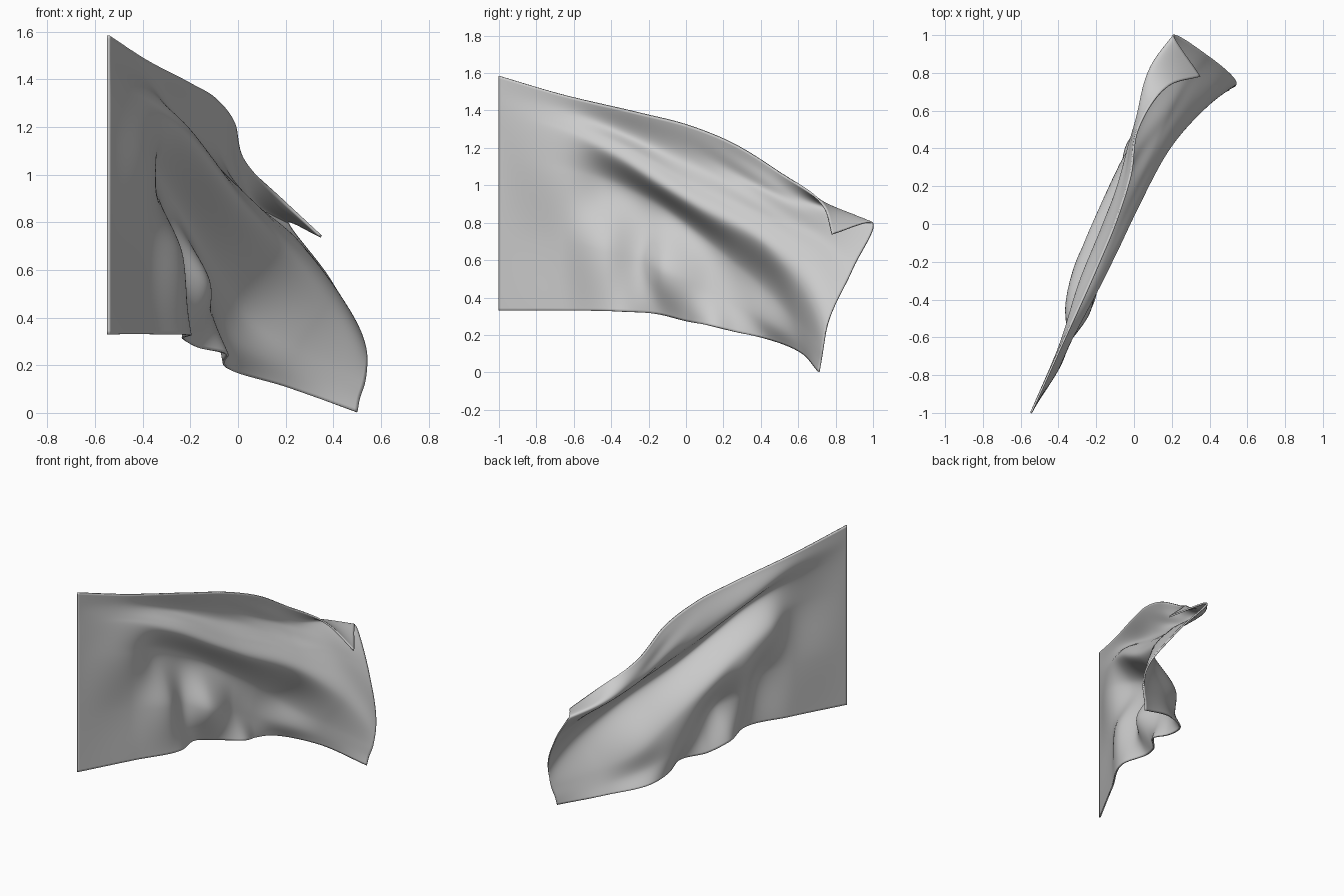
import bpy, math
from mathutils import Vector

if "Cube" in bpy.data.objects:
    bpy.data.objects.remove(bpy.data.objects["Cube"])

# Guide curves running from the straight hoist edge to the fluttering fly edge
top_edge = [(-.545, -1, 1.585), (-.40, -.68, 1.49), (-.20, -.24, 1.385), (-.10, 0, 1.325),
            (-.02, .25, 1.225), (.02, .5, 1.07), (.19, .735, .89), (.35, .78, .74)]
upper_valley = [(-.545, -1, 1.49), (-.395, -.65, 1.40), (-.28, -.3, 1.255), (-.155, 0, 1.115),
                (-.055, .28, 1.02), (.01, .55, .945), (.10, .84, .86), (.21, .995, .80)]
upper_slope = [(-.545, -1, 1.42), (-.23, -.36, 1.215), (-.05, .06, .99), (.13, .45, .82),
               (.25, .71, .72), (.39, .89, .55)]
main_ridge = [(-.545, -1, 1.35), (-.39, -.71, 1.305), (-.21, -.38, 1.17), (-.09, -.14, 1.02),
              (0, .05, .905), (.20, .42, .70), (.38, .62, .48), (.54, .745, .21)]
main_valley = [(-.545, -1, 1.15), (-.35, -.62, 1.08), (-.355, -.44, 1.03), (-.255, -.1, .86),
               (-.17, .1, .71), (-.08, .28, .56), (.01, .44, .43), (.25, .6, .27), (.53, .73, .12)]
lower_folds = [(-.545, -1, .7), (-.37, -.66, .69), (-.235, -.43, .65), (-.25, -.25, .6),
               (-.13, -.12, .53), (-.12, .12, .44), (-.06, .33, .32), (.2, .59, .18), (.51, .72, .06)]
bottom_edge = [(-.545, -1, .33), (-.35, -.64, .33), (-.20, -.35, .325), (-.23, -.14, .31),
               (-.17, 0, .275), (-.045, .15, .245), (-.06, .27, .215), (-.04, .41, .185),
               (.20, .61, .11), (.50, .71, .003)]


def spline(pts, n):
    """Smooth curve through pts, sampled n times by chord length."""
    p = [Vector(q) for q in pts]
    t = [0.0]
    for a, b in zip(p, p[1:]):
        t.append(t[-1] + max((b - a).length, 1e-5))
    last = len(p) - 1
    tan = []
    for i in range(last + 1):
        if i == 0:
            tan.append((p[1] - p[0]) / (t[1] - t[0]))
        elif i == last:
            tan.append((p[i] - p[i - 1]) / (t[i] - t[i - 1]))
        else:
            h0, h1 = t[i] - t[i - 1], t[i + 1] - t[i]
            tan.append(((p[i] - p[i - 1]) / h0 * h1 + (p[i + 1] - p[i]) / h1 * h0) / (h0 + h1))
    out, k = [], 0
    for j in range(n):
        x = t[-1] * j / (n - 1)
        while k < last - 1 and x > t[k + 1]:
            k += 1
        h = t[k + 1] - t[k]
        s = (x - t[k]) / h
        out.append(p[k] * (2*s**3 - 3*s**2 + 1) + tan[k] * h * (s**3 - 2*s**2 + s)
                   + p[k + 1] * (3*s**2 - 2*s**3) + tan[k + 1] * h * (s**3 - s**2))
    return out


# Loft the cloth across the guide curves
NU, NV = 150, 90
guides = [spline(g, NU) for g in (bottom_edge, lower_folds, main_valley, main_ridge,
                                  upper_slope, upper_valley, top_edge)]
verts = []
for column in zip(*guides):
    verts += spline(column, NV)

# Fine diagonal wrinkles above the main ridge
for q in verts:
    across = q.z + .6 * q.y
    fade = math.exp(-((q.y - .4) / .22) ** 2 - ((across - 1.2) / .14) ** 2)
    q.x += .005 * fade * math.sin(across * 55)

faces = [(i * NV + j, (i + 1) * NV + j, (i + 1) * NV + j + 1, i * NV + j + 1)
         for i in range(NU - 1) for j in range(NV - 1)]
mesh = bpy.data.meshes.new("flag_cloth")
mesh.from_pydata([tuple(q) for q in verts], [], faces)
flag = bpy.data.objects.new("flag_cloth", mesh)
bpy.context.collection.objects.link(flag)

# Thin fabric thickness and smooth shading
solid = flag.modifiers.new("thickness", 'SOLIDIFY')
solid.thickness = .01
solid.offset = 0
bpy.context.view_layer.objects.active = flag
flag.select_set(True)
bpy.ops.object.shade_smooth_by_angle(angle=math.radians(50))
